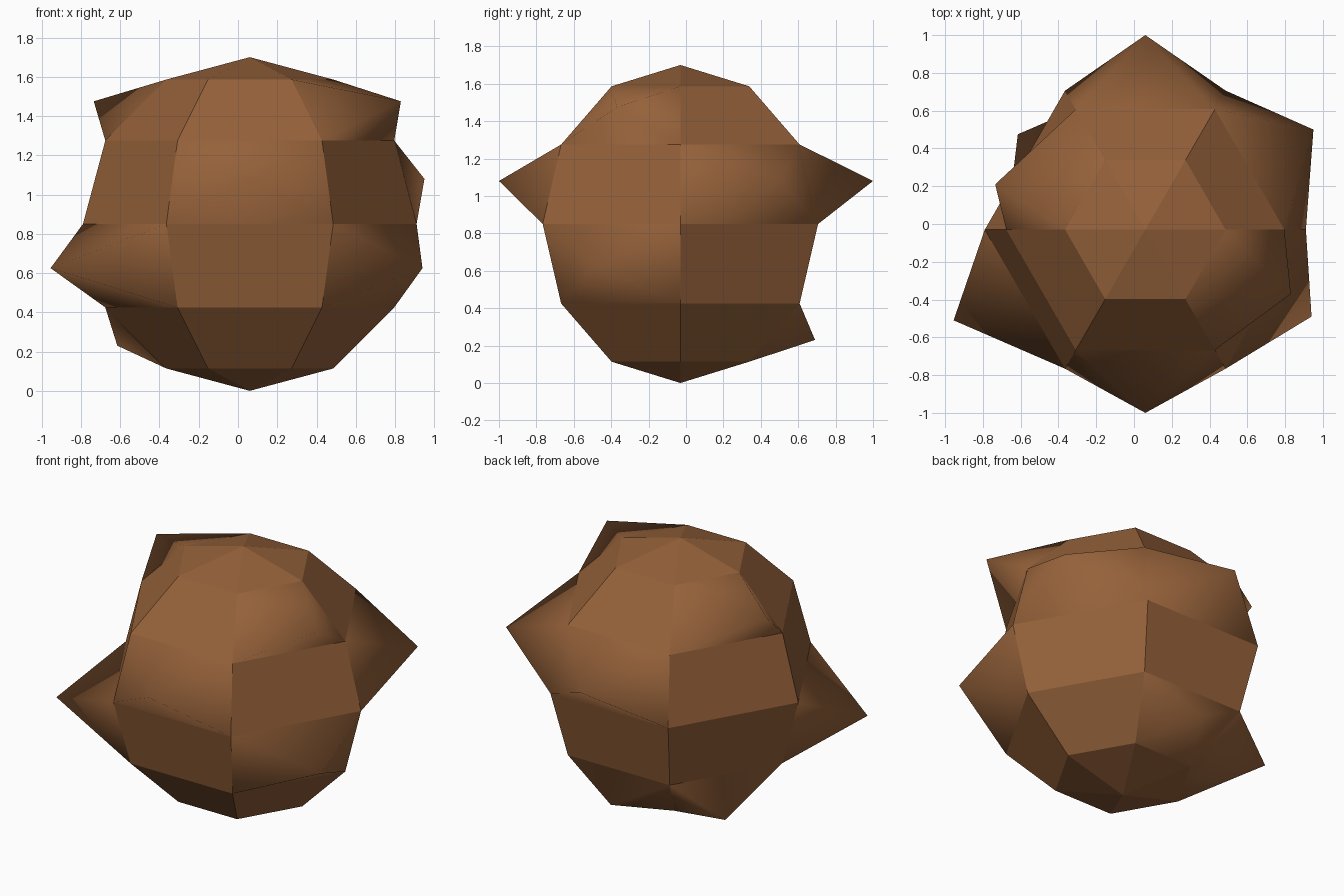
import bpy, bmesh
from math import sin, cos, radians
from mathutils import Vector

cube = bpy.data.objects.get("Cube")
if cube:
    bpy.data.objects.remove(cube, do_unlink=True)

RADIUS = 0.85
CENTRE = Vector((0.06, -0.03, RADIUS))
SIDES, STEP = 6, 30

# Spike tips, keyed by (sector, band): sectors run anticlockwise from +x, bands from the top
SPIKES = {
    (2, 1): (-0.735, 0.21, 1.475),
    (5, 1): (0.83, -0.37, 1.475),
    (0, 2): (0.95, 0.5, 1.08),
    (1, 2): (0.06, 1.0, 1.08),
    (4, 2): (0.06, -1.0, 1.08),
    (3, 3): (-0.955, -0.51, 0.625),
    (5, 3): (0.94, -0.49, 0.625),
    (1, 4): (0.06, 0.69, 0.23),
    (2, 4): (-0.615, 0.475, 0.23),
}


def on_ball(azimuth, polar):
    a, p = radians(azimuth), radians(polar)
    return CENTRE + RADIUS * Vector((sin(p) * cos(a), sin(p) * sin(a), cos(p)))


bm = bmesh.new()

# Six-sided ball
top = bm.verts.new(on_ball(0, 0))
bottom = bm.verts.new(on_ball(0, 180))
rings = [[bm.verts.new(on_ball(s * 60, k * STEP)) for s in range(SIDES)]
         for k in range(1, 6)]
for s in range(SIDES):
    n = (s + 1) % SIDES
    bm.faces.new((top, rings[0][s], rings[0][n]))
    bm.faces.new((bottom, rings[-1][n], rings[-1][s]))
    for band in range(1, 5):
        upper, lower = rings[band - 1], rings[band]
        corners = (upper[s], lower[s], lower[n], upper[n])
        tip_at = SPIKES.get((s, band))
        if tip_at is None:
            bm.faces.new(corners)
            continue
        # A spike replaces this panel, smooth around its tip
        tip = bm.verts.new(tip_at)
        for i in range(4):
            bm.faces.new((corners[i], corners[(i + 1) % 4], tip)).smooth = True

# Hard edges everywhere except the ridges that run to a tip
tips = [Vector(t) for t in SPIKES.values()]
for edge in bm.edges:
    edge.smooth = any((v.co - t).length < 0.001 for v in edge.verts for t in tips)

bm.normal_update()
mesh = bpy.data.meshes.new("spiked_ball")
bm.to_mesh(mesh)
bm.free()

# Colour
brown = bpy.data.materials.new("warm brown")
brown.use_nodes = True
colour = (0.3, 0.12, 0.042, 1)
brown.diffuse_color = colour
shader = next(n for n in brown.node_tree.nodes if n.type == 'BSDF_PRINCIPLED')
shader.inputs["Base Color"].default_value = colour
mesh.materials.append(brown)

ball = bpy.data.objects.new("spiked_ball", mesh)
bpy.context.collection.objects.link(ball)
